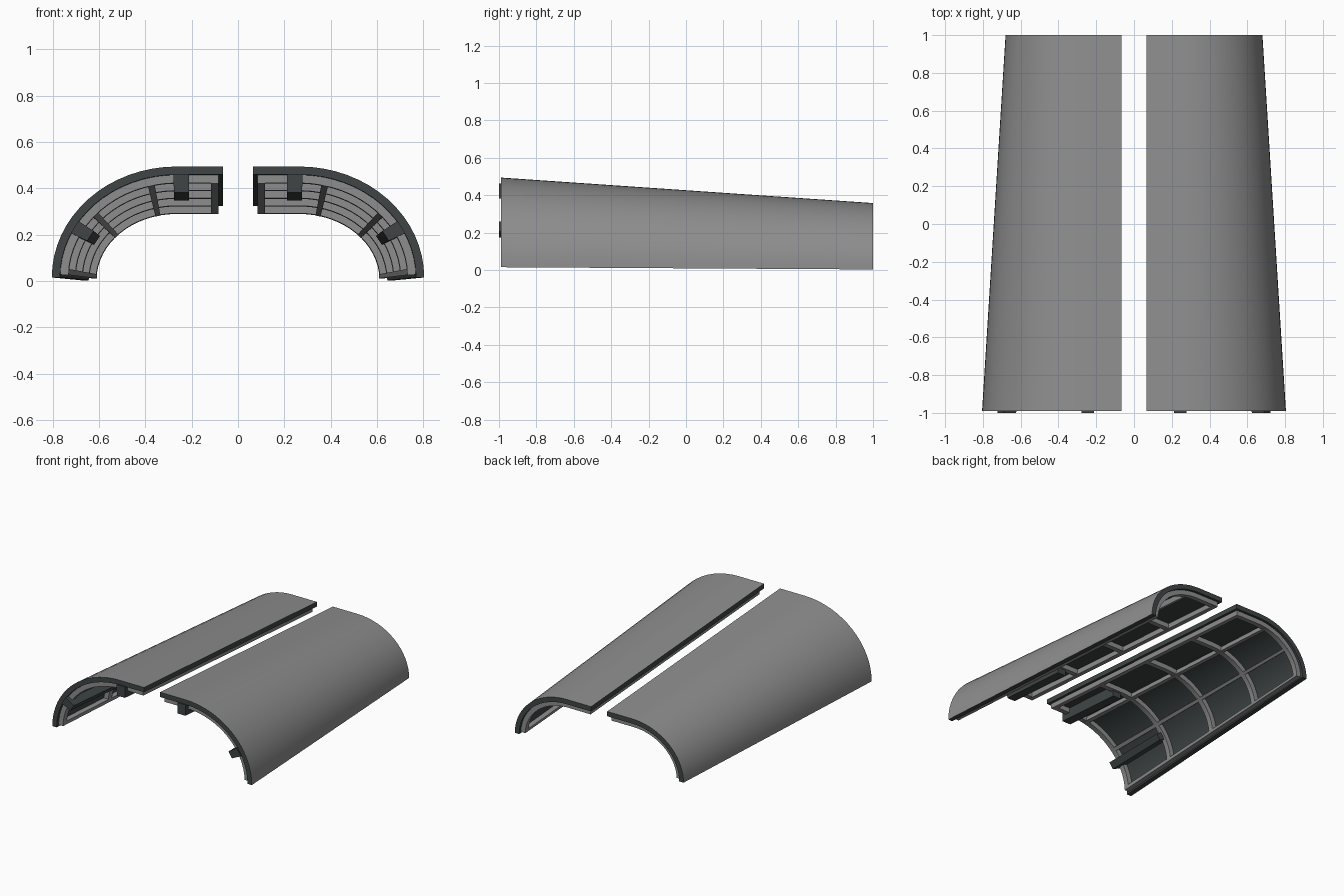
import bpy, bmesh, math

if "Cube" in bpy.data.objects:
    bpy.data.objects.remove(bpy.data.objects["Cube"])


def material(name, colour):
    m = bpy.data.materials.new(name)
    m.use_nodes = True
    m.diffuse_color = (*colour, 1)
    m.node_tree.nodes["Principled BSDF"].inputs["Base Color"].default_value = (*colour, 1)
    return m


GREY = material("grey metal", (0.27, 0.27, 0.27))
DARK = material("dark metal", (0.05, 0.06, 0.06))

FLAT = 0.2      # share of the girth that is flat on top
EDGE = 0.065    # gap from the centre line to the inner edge
SHOULDER = 0.265
SKIN = 0.035
FRAME = 0.07


def shell_point(u, y, d):
    """Point at girth u, length y and depth d below the tapered shell."""
    k = (y + 1) / 2
    base = 0.015 - 0.012 * k
    a = 0.54 - 0.125 * k - d
    b = 0.48 - 0.125 * k - d
    if u < FLAT:
        return EDGE + (SHOULDER - EDGE) * u / FLAT, y, base + b
    t = (u - FLAT) / (1 - FLAT) * math.pi / 2
    return SHOULDER + a * math.sin(t), y, base + b * math.cos(t)


def curved_block(name, side, u, y, d, mats, steps=1, rows=1):
    """Solid block bent to the shell; its outer face takes the first material."""
    bm = bmesh.new()
    us = [u[0] + (u[1] - u[0]) * i / steps for i in range(steps + 1)]
    if u[0] < FLAT < u[1] and steps > 1:
        us = sorted(set(us + [FLAT]))
    n = len(us)
    ys = [y[0] + (y[1] - y[0]) * j / rows for j in range(rows + 1)]
    grid = []
    for depth in d:
        layer = []
        for yy in ys:
            pts = [shell_point(uu, yy, depth) for uu in us]
            layer.append([bm.verts.new((side * p[0], p[1], p[2])) for p in pts])
        grid.append(layer)
    top, low = grid
    last = len(mats) - 1
    for j in range(rows):
        for i in range(n - 1):
            for layer, slot in ((top, 0), (low, last)):
                f = bm.faces.new((layer[j][i], layer[j][i + 1],
                                  layer[j + 1][i + 1], layer[j + 1][i]))
                f.material_index = slot
        for i in (0, n - 1):
            f = bm.faces.new((top[j][i], top[j + 1][i], low[j + 1][i], low[j][i]))
            f.material_index = last
    for j in (0, rows):
        for i in range(n - 1):
            f = bm.faces.new((top[j][i], top[j][i + 1], low[j][i + 1], low[j][i]))
            f.material_index = last
    bmesh.ops.recalc_face_normals(bm, faces=bm.faces[:])
    mesh = bpy.data.meshes.new(name)
    bm.to_mesh(mesh)
    bm.free()
    for m in mats:
        mesh.materials.append(m)
    ob = bpy.data.objects.new(name, mesh)
    bpy.context.collection.objects.link(ob)
    bpy.ops.object.select_all(action="DESELECT")
    ob.select_set(True)
    bpy.context.view_layer.objects.active = ob
    bpy.ops.object.shade_smooth_by_angle(angle=math.radians(30))


for label, side in (("left", 1), ("right", -1)):
    # Outer skin, dark on its inside and rim
    curved_block(label + "_skin", side, (0, 1), (-0.99, 1), (0, SKIN),
                 [GREY, DARK], steps=20, rows=4)

    # Cross hoops
    for i in range(5):
        y = -0.95 + i * 0.4775
        curved_block(f"{label}_hoop_{i + 1}", side, (0.02, 0.985),
                     (y - 0.02, y + 0.02), (SKIN - 0.002, FRAME), [GREY], steps=20)

    # Lengthwise stringers, including both edges
    for i, u in enumerate((0.035, 0.32, 0.63, 0.97)):
        curved_block(f"{label}_stringer_{i + 1}", side, (u - 0.016, u + 0.016),
                     (-0.969, 0.979), (SKIN - 0.002, FRAME + 0.001), [GREY], rows=4)

    # Latch bars reaching past the front rim
    for name, u in (("upper", 0.18), ("lower", 0.74)):
        curved_block(f"{label}_{name}_latch_bar", side, (u - 0.034, u + 0.034),
                     (-1, -0.47), (SKIN - 0.002, 0.112), [DARK])
